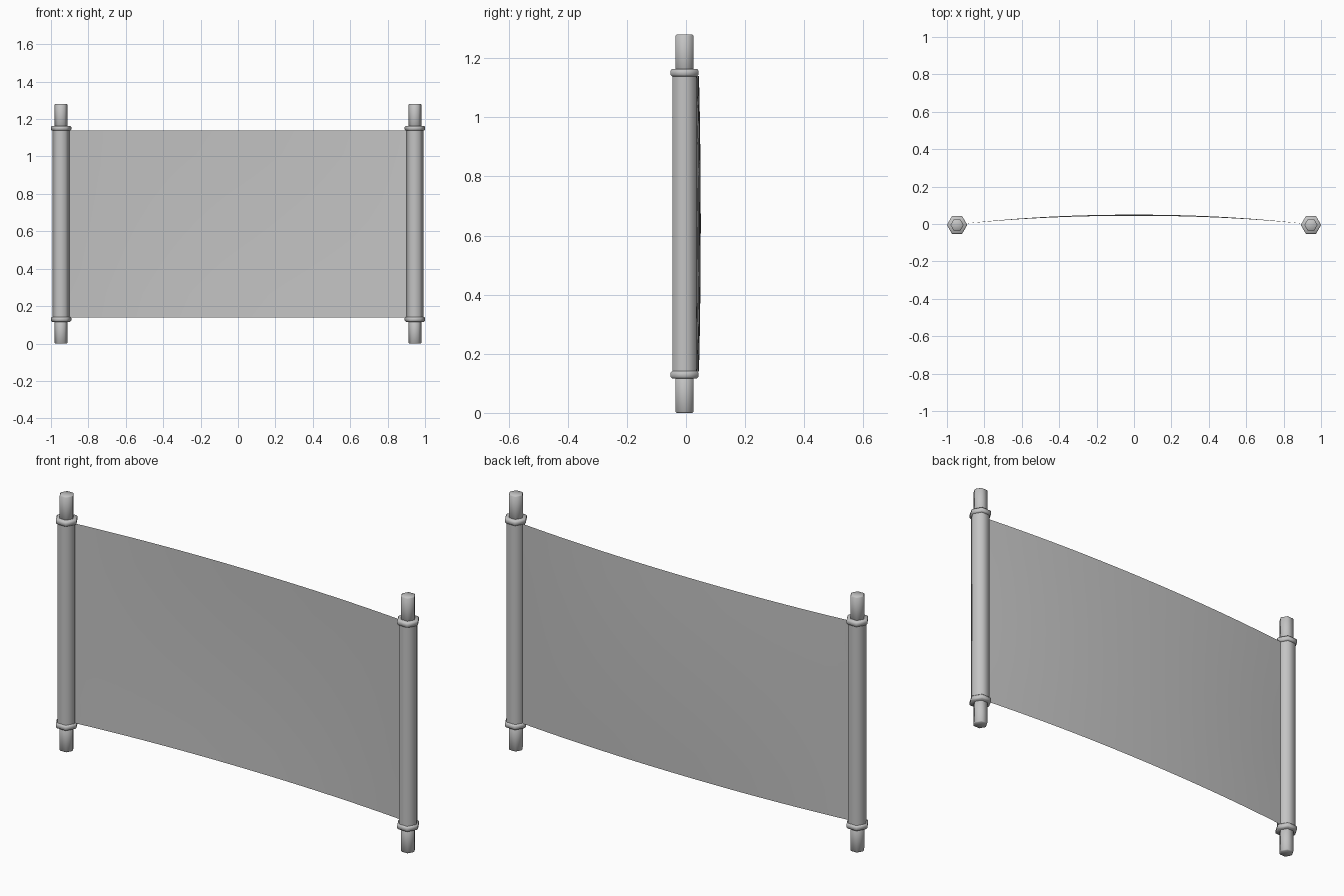
import bpy, bmesh, math

cube = bpy.data.objects.get("Cube")
if cube:
    bpy.data.objects.remove(cube, do_unlink=True)

grey = bpy.data.materials.new("plain_grey")
grey.use_nodes = True
colour = (0.55, 0.55, 0.55, 1)
grey.diffuse_color = colour
grey.node_tree.nodes["Principled BSDF"].inputs["Base Color"].default_value = colour

SIDES = 6
POST_X, POST_Y = 0.946, -0.005
HEIGHT = 1.28
MID = HEIGHT / 2
CLOTH_HALF = 0.5


def finish(bm, name, location=(0, 0, 0)):
    mesh = bpy.data.meshes.new(name)
    bm.to_mesh(mesh)
    bm.free()
    mesh.materials.append(grey)
    mesh.shade_smooth()
    mesh.set_sharp_from_angle(angle=math.radians(65))
    obj = bpy.data.objects.new(name, mesh)
    obj.location = location
    bpy.context.collection.objects.link(obj)
    return obj


def hex_rod(name, profile, x):
    """Six-sided solid from (radius, height) rings, capped at both ends."""
    bm = bmesh.new()
    rings = []
    for r, z in profile:
        angles = [math.tau * i / SIDES for i in range(SIDES)]
        rings.append([bm.verts.new((r * math.cos(a), r * math.sin(a), z)) for a in angles])
    for low, high in zip(rings, rings[1:]):
        for i in range(SIDES):
            j = (i + 1) % SIDES
            bm.faces.new((low[i], low[j], high[j], high[i]))
    bm.faces.new(rings[0][::-1])
    bm.faces.new(rings[-1])
    return finish(bm, name, (x, POST_Y, 0))


def bevelled(radius, z0, z1, b):
    return [(radius - b, z0), (radius, z0 + b), (radius, z1 - b), (radius - b, z1)]


# Two rollers, each with a thick pole, two collars and two end handles
for side, x in (("left", POST_X), ("right", -POST_X)):
    hex_rod(side + "_pole", [(0.046, 0.13), (0.046, HEIGHT - 0.13)], x)
    for end, flip in (("lower", False), ("upper", True)):
        collar = bevelled(0.0545, 0.116, 0.142, 0.006)
        handle = bevelled(0.035, 0, 0.13, 0.004)
        if flip:
            collar = [(r, HEIGHT - z) for r, z in reversed(collar)]
            handle = [(r, HEIGHT - z) for r, z in reversed(handle)]
        hex_rod(f"{side}_{end}_collar", collar, x)
        hex_rod(f"{side}_{end}_handle", handle, x)

# Sheet stretched between the rollers, bowed gently backwards
bm = bmesh.new()
bmesh.ops.create_grid(bm, x_segments=24, y_segments=8, size=1)
for v in bm.verts:
    u, w = v.co.x, v.co.y
    bow = 0.05 - 0.006 * w * w
    v.co = (u * 0.925, bow * (1 - abs(u) ** 2.1), MID + w * CLOTH_HALF)
bmesh.ops.reverse_faces(bm, faces=bm.faces)
bm.normal_update()
# make the sheet face the front
if sum(f.normal.y for f in bm.faces) > 0:
    bmesh.ops.reverse_faces(bm, faces=bm.faces)
finish(bm, "stretched_sheet")
